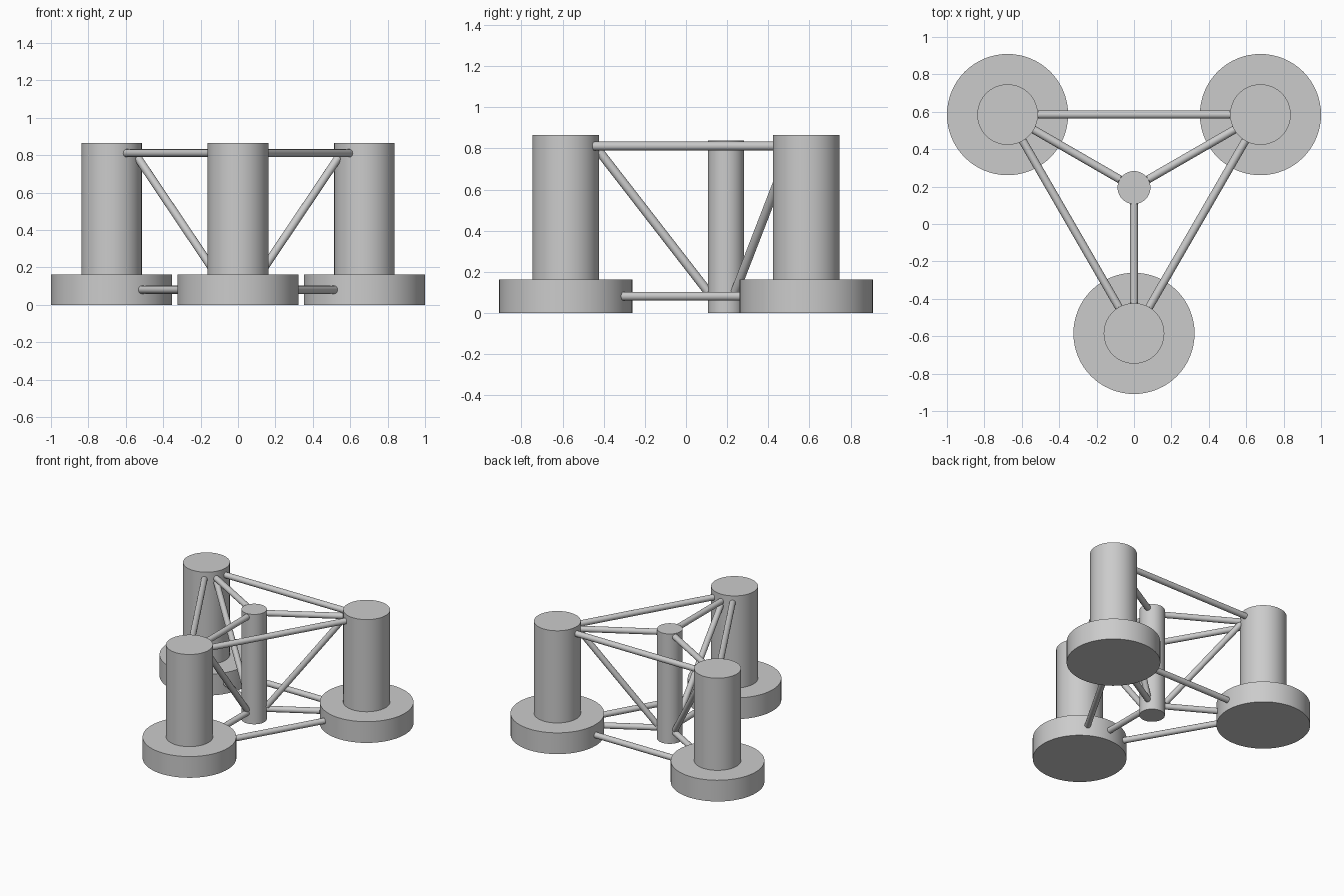
import bpy
from math import radians
from mathutils import Vector

default = bpy.data.objects.get("Cube")
if default:
    bpy.data.objects.remove(default, do_unlink=True)

steel = bpy.data.materials.new("grey_steel")
steel.use_nodes = True
GREY = (0.6, 0.6, 0.6, 1)
steel.diffuse_color = GREY
steel.node_tree.nodes["Principled BSDF"].inputs["Base Color"].default_value = GREY


def tube(name, start, end, radius, sides):
    """Capped cylinder between two points."""
    axis = end - start
    bpy.ops.mesh.primitive_cylinder_add(
        vertices=sides, radius=radius, depth=axis.length, location=(start + end) / 2,
        rotation=axis.to_track_quat('Z', 'Y').to_euler())
    obj = bpy.context.object
    obj.name = name
    obj.data.materials.append(steel)
    bpy.ops.object.shade_smooth_by_angle(angle=radians(30))


def brace(name, a, ra, za, b, rb, zb):
    """Brace running from the wall of one column to the wall of another."""
    way = (b - a).normalized()
    tube(name, a + way * ra + Vector((0, 0, za)), b - way * rb + Vector((0, 0, zb)), BRACE_R, 24)


def column(name, at, radius, bottom, top):
    tube(name, at + Vector((0, 0, bottom)), at + Vector((0, 0, top)), radius, 64)


BASE_R, COLUMN_R, CENTRE_R, BRACE_R = 0.324, 0.162, 0.088, 0.0216
BASE_TOP, COLUMN_TOP, CENTRE_TOP = 0.162, 0.865, 0.838
UPPER_Z, LOWER_Z = 0.811, 0.081

centre = Vector((0, 0.195, 0))
corners = {
    "front": Vector((0, -0.585, 0)),
    "left": Vector((0.676, 0.585, 0)),
    "right": Vector((-0.676, 0.585, 0)),
}

# Columns and their wide bases
column("centre_column", centre, CENTRE_R, 0, CENTRE_TOP)
for side, at in corners.items():
    column(side + "_base", at, BASE_R, 0, BASE_TOP)
    column(side + "_column", at, COLUMN_R, BASE_TOP, COLUMN_TOP)

    # Spokes to the centre column, and the diagonal down to its foot
    brace(side + "_upper_spoke", at, COLUMN_R, UPPER_Z, centre, CENTRE_R, UPPER_Z)
    brace(side + "_lower_spoke", at, BASE_R, LOWER_Z, centre, CENTRE_R, LOWER_Z)
    brace(side + "_diagonal_brace", at, COLUMN_R, 0.787, centre, CENTRE_R, 0.103)

# Triangle of braces between the outer columns, top and bottom
for a, b in (("front", "left"), ("left", "right"), ("right", "front")):
    pair = a + "_to_" + b
    brace(pair + "_upper_brace", corners[a], COLUMN_R, UPPER_Z, corners[b], COLUMN_R, UPPER_Z)
    brace(pair + "_lower_brace", corners[a], BASE_R, LOWER_Z, corners[b], BASE_R, LOWER_Z)
